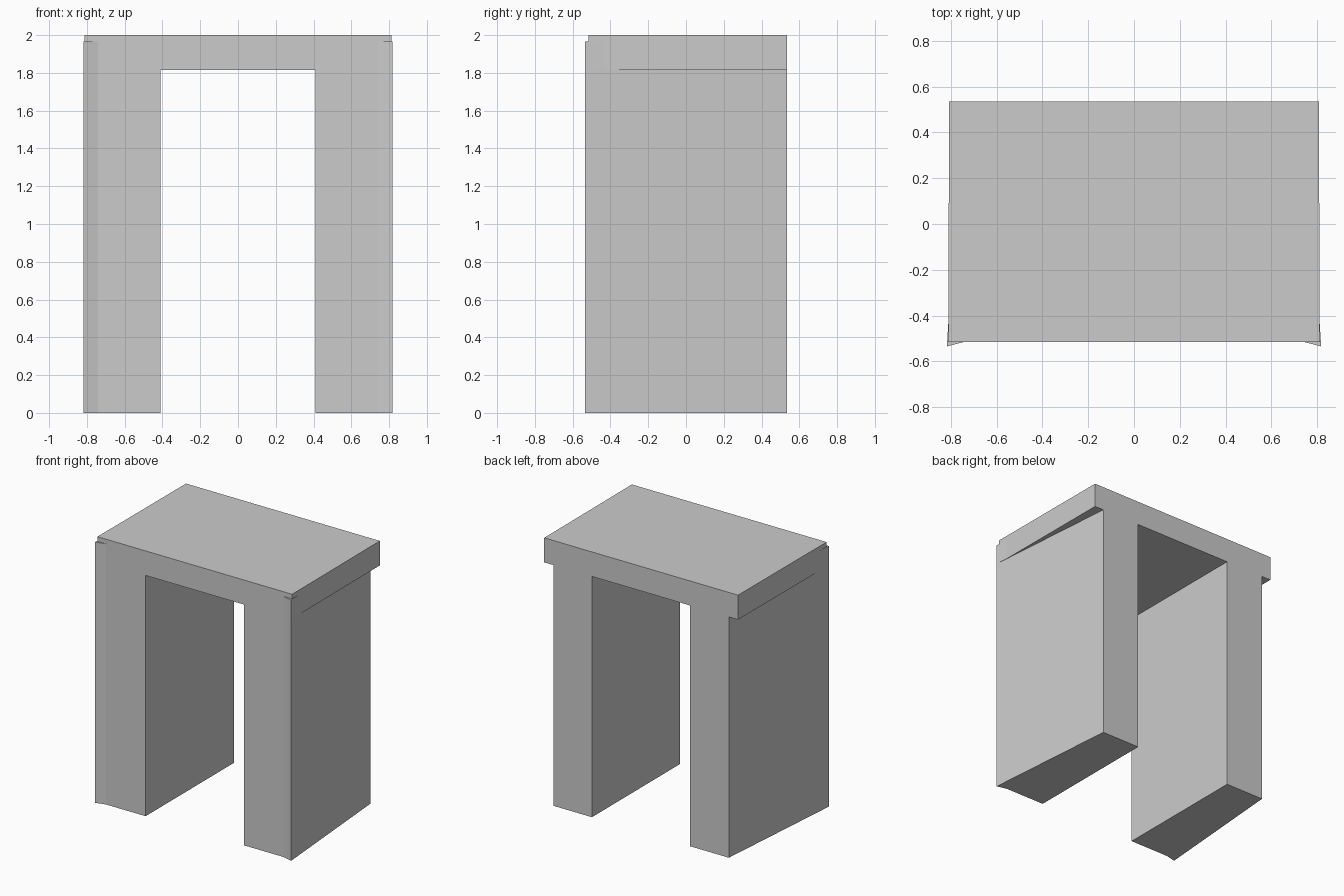
import bpy
import bmesh

if "Cube" in bpy.data.objects:
    bpy.data.objects.remove(bpy.data.objects["Cube"])


def prism(name, outline, z0, z1):
    """Extrude a plan outline (x, y) from z0 to z1."""
    bm = bmesh.new()
    base = bm.faces.new([bm.verts.new((x, y, z0)) for x, y in outline])
    top = bmesh.ops.extrude_face_region(bm, geom=[base])["geom"]
    for v in top:
        if isinstance(v, bmesh.types.BMVert):
            v.co.z = z1
    bmesh.ops.recalc_face_normals(bm, faces=bm.faces)
    mesh = bpy.data.meshes.new(name)
    bm.to_mesh(mesh)
    bm.free()
    obj = bpy.data.objects.new(name, mesh)
    bpy.context.collection.objects.link(obj)
    return obj


FRONT, BACK = -0.515, 0.535
TIP = (0.818, -0.535)      # flared front corner of each leg
UNDERSIDE = 1.815

# Top slab
prism("top_slab", [(-0.812, FRONT), (0.812, FRONT), (0.808, BACK), (-0.808, BACK)],
      UNDERSIDE, 2.0)

for side, s in (("left", -1), ("right", 1)):
    # Wall-like leg, outer face tapering inwards towards the back
    leg = [(0.41, FRONT), (0.74, FRONT), TIP, (0.732, BACK), (0.41, BACK)]
    prism(side + "_leg", [(s * x, y) for x, y in leg], 0.0, UNDERSIDE)
    # Flared corner running up past the slab's underside
    flare = [(0.74, FRONT), TIP, (0.809, -0.39)]
    prism(side + "_corner_flare", [(s * x, y) for x, y in flare], UNDERSIDE, 1.965)
